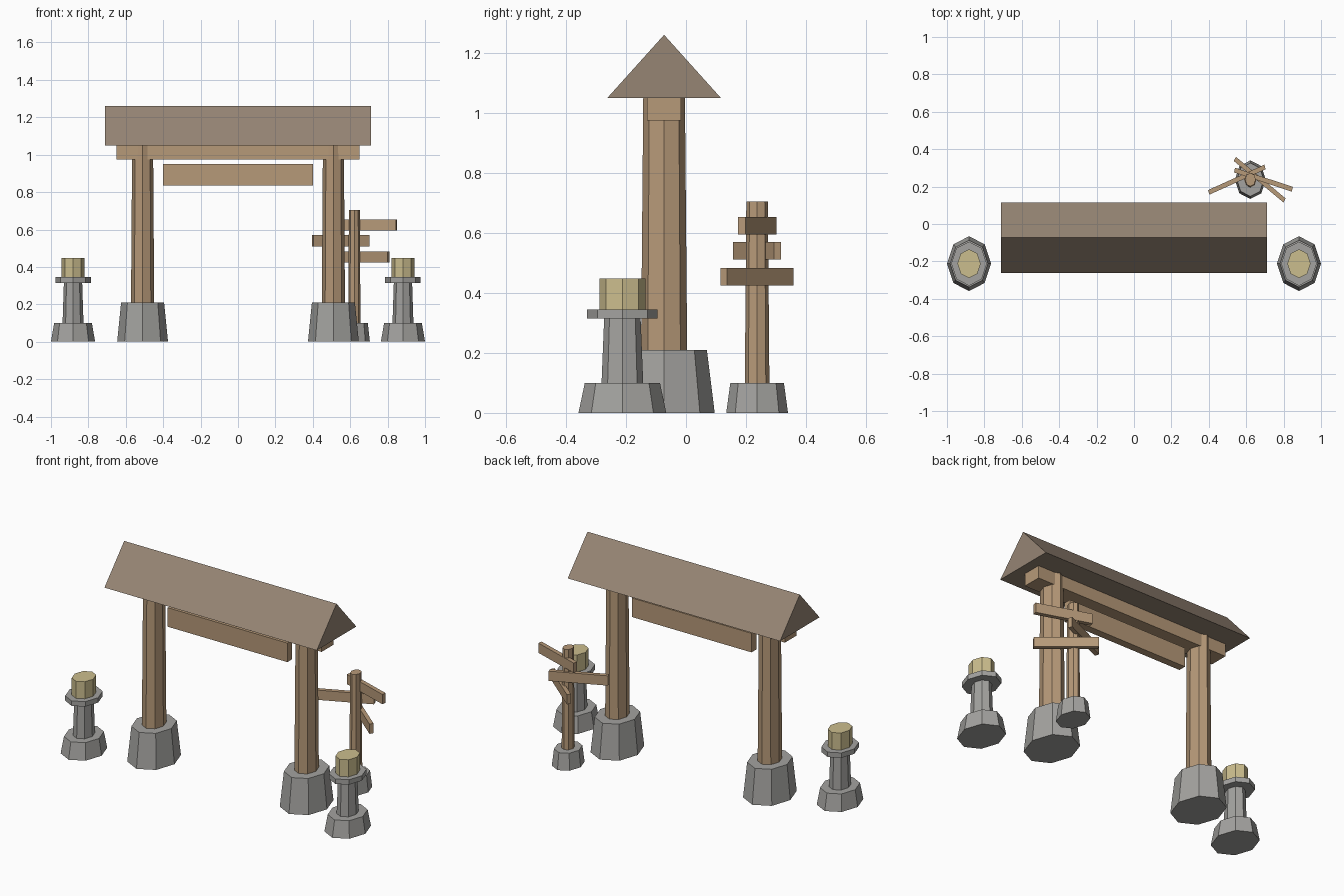
import bpy
from math import radians
from mathutils import Matrix, Vector

cube = bpy.data.objects.get("Cube")
if cube:
    bpy.data.objects.remove(cube, do_unlink=True)

DEEP = 1.24  # every round or turned part is stretched front to back


def material(name, colour):
    m = bpy.data.materials.new(name)
    m.use_nodes = True
    m.diffuse_color = (*colour, 1)
    bsdf = next(n for n in m.node_tree.nodes if n.type == 'BSDF_PRINCIPLED')
    bsdf.inputs["Base Color"].default_value = (*colour, 1)
    return m


wood = material("tan wood", (0.47, 0.32, 0.19))
roof_wood = material("brown roof", (0.305, 0.235, 0.175))
stone = material("grey stone", (0.37, 0.365, 0.35))
glow = material("pale yellow", (0.60, 0.51, 0.27))


def finish(name, mat):
    ob = bpy.context.object
    ob.name = name
    ob.data.name = name
    ob.data.materials.clear()
    ob.data.materials.append(mat)
    return ob


# Tapered eight-sided column, with corners on the axes
def column(name, mat, x, y, z0, z1, r0, r1):
    bpy.ops.mesh.primitive_cone_add(vertices=8, radius1=r0, radius2=r1, depth=z1 - z0)
    ob = finish(name, mat)
    ob.data.transform(Matrix.Diagonal((1, DEEP, 1, 1)))
    ob.location = (x, y, (z0 + z1) / 2)
    return ob


def box(name, mat, centre, size, turn=0, stretch=1):
    bpy.ops.mesh.primitive_cube_add(size=1)
    ob = finish(name, mat)
    ob.data.transform(Matrix.Diagonal((1, stretch, 1, 1))
                      @ Matrix.Rotation(radians(turn), 4, 'Z')
                      @ Matrix.Diagonal((*size, 1)))
    ob.location = centre
    return ob


# Gate pillars and stone lanterns on both sides
GATE_Y, LAMP_Y = -0.073, -0.212
for side, s in (("left", 1), ("right", -1)):
    x = 0.51 * s
    column(side + "_pillar_base", stone, x, GATE_Y, 0, 0.21, 0.136, 0.115)
    column(side + "_pillar", wood, x, GATE_Y, 0.21, 1.052, 0.062, 0.056)
    x = 0.882 * s
    column(side + "_lantern_base", stone, x, LAMP_Y, 0, 0.1, 0.118, 0.101)
    column(side + "_lantern_post", stone, x, LAMP_Y, 0.1, 0.315, 0.056, 0.049)
    column(side + "_lantern_tray", stone, x, LAMP_Y, 0.315, 0.345, 0.095, 0.095)
    column(side + "_lantern_light", glow, x, LAMP_Y, 0.345, 0.448, 0.062, 0.062)

# Crossbeam and hanging board
box("crossbeam", wood, (0, GATE_Y, 1.013), (1.3, 0.113, 0.077))
box("hanging_board", wood, (0, GATE_Y - 0.004, 0.892), (0.8, 0.046, 0.115))

# Gabled roof: a triangular profile extruded along x
profile = [(-0.262, 1.05), (0.116, 1.05), (GATE_Y, 1.26)]
verts = [Vector((x, y, z)) for x in (-0.71, 0.71) for y, z in profile]
faces = [(2, 1, 0), (3, 4, 5)] + [(i, (i + 1) % 3, (i + 1) % 3 + 3, i + 3) for i in range(3)]
mesh = bpy.data.meshes.new("roof")
mesh.from_pydata(verts, [], faces)
mesh.materials.append(roof_wood)
roof = bpy.data.objects.new("roof", mesh)
bpy.context.collection.objects.link(roof)

# Signpost with three turned planks
POST_X, POST_Y = 0.622, 0.237
column("signpost_base", stone, POST_X, POST_Y, 0, 0.1, 0.083, 0.072)
column("signpost", wood, POST_X, POST_Y, 0.1, 0.705, 0.033, 0.029)
for name, x, z, turn in (("low", 0.672, 0.454, -34), ("middle", 0.55, 0.54, 20), ("high", 0.692, 0.624, -15)):
    box(name + "_signpost_plank", wood, (x, POST_Y, z), (0.32, 0.021, 0.059), turn, DEEP)
